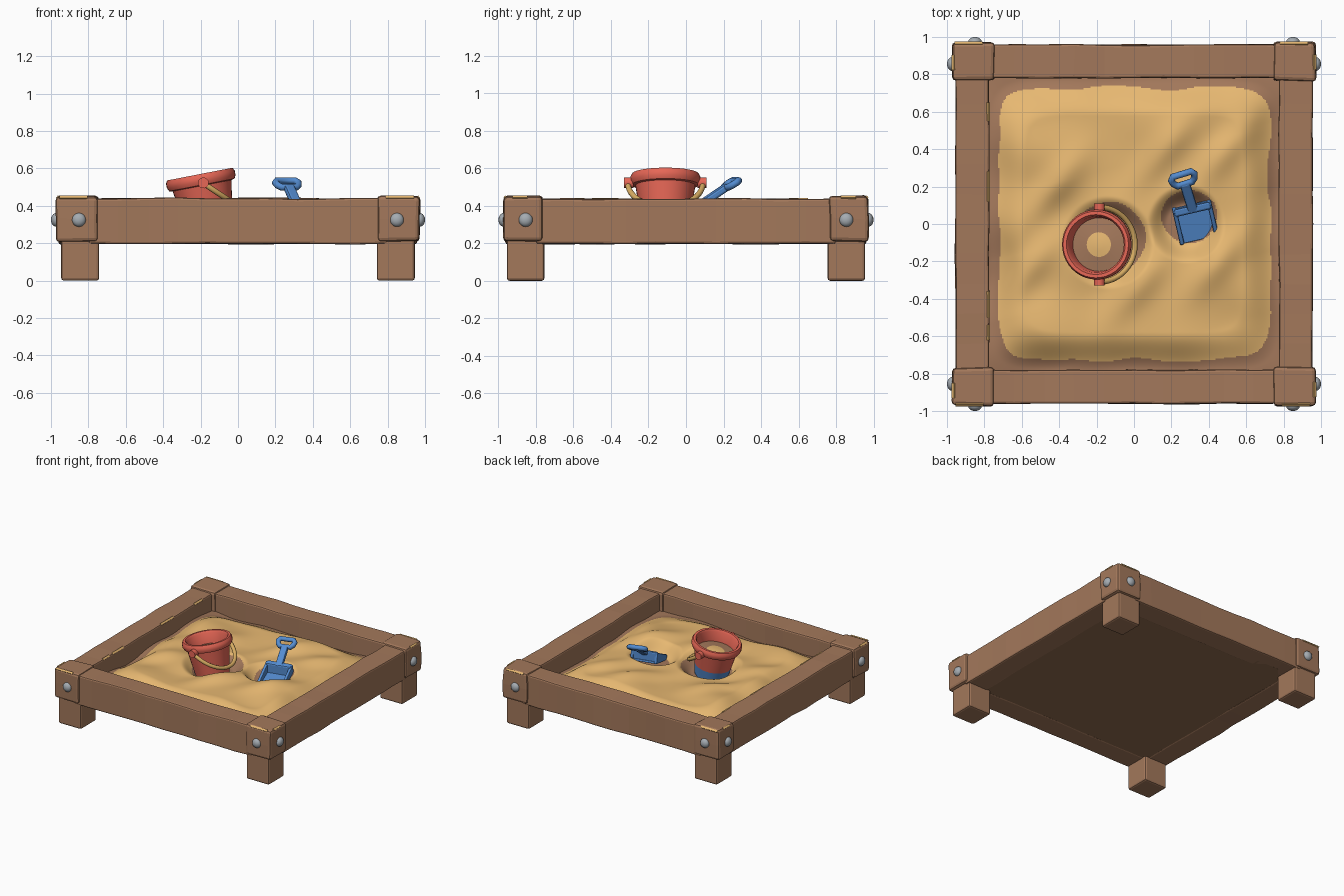
import bpy, bmesh, math, random
from mathutils import Matrix, Vector, noise

random.seed(4)
if "Cube" in bpy.data.objects:
    bpy.data.objects.remove(bpy.data.objects["Cube"])


def material(name, *srgb):
    m = bpy.data.materials.new(name)
    m.use_nodes = True
    col = [((c / 255 + 0.055) / 1.055) ** 2.4 for c in srgb] + [1]
    m.diffuse_color = col
    m.node_tree.nodes["Principled BSDF"].inputs["Base Color"].default_value = col
    return m


WOOD = material("brown wood", 163, 120, 91)
DARK = material("dark underside", 146, 109, 79)
SAND = material("sand", 236, 188, 116)
RED = material("red plastic", 231, 103, 86)
BLUE = material("blue plastic", 84, 140, 208)
STEEL = material("grey bolt", 165, 172, 178)
TAN = material("tan handle", 216, 173, 99)


def add(name, bm, *mats, smooth=True, matrix=None, bevel=0):
    me = bpy.data.meshes.new(name)
    bmesh.ops.recalc_face_normals(bm, faces=bm.faces)
    bm.to_mesh(me)
    bm.free()
    ob = bpy.data.objects.new(name, me)
    bpy.context.collection.objects.link(ob)
    for m in mats:
        me.materials.append(m)
    if matrix:
        ob.matrix_world = matrix
    if bevel:
        mod = ob.modifiers.new("soft edges", "BEVEL")
        mod.width, mod.segments = bevel, 2
    if smooth:
        bpy.ops.object.select_all(action="DESELECT")
        ob.select_set(True)
        bpy.context.view_layer.objects.active = ob
        bpy.ops.object.shade_smooth_by_angle(angle=math.radians(40))
    return ob


def box(name, lo, hi, mat, cuts=0, wobble=0.0, bevel=0.012, matrix=None):
    """Box between two corners, sliced along its longest side and hewn a little."""
    lo, hi = Vector(lo), Vector(hi)
    size = hi - lo
    bm = bmesh.new()
    bmesh.ops.create_cube(bm, size=1)
    for v in bm.verts:
        v.co = (lo + hi) / 2 + Vector(a * b for a, b in zip(v.co, size))
    axis = max(range(3), key=lambda i: size[i])
    for k in range(cuts):
        co, no = lo.copy(), Vector((0, 0, 0))
        co[axis] += size[axis] * (k + 1) / (cuts + 1)
        no[axis] = 1
        bmesh.ops.bisect_plane(bm, geom=bm.verts[:] + bm.edges[:] + bm.faces[:],
                               plane_co=co, plane_no=no)
    for v in bm.verts:
        v.co += wobble * noise.noise_vector(v.co * 5)
    return add(name, bm, mat, smooth=False, bevel=bevel, matrix=matrix)


def tube(name, points, radius, mat, cyclic=False, matrix=None):
    cu = bpy.data.curves.new(name, "CURVE")
    cu.dimensions = "3D"
    cu.bevel_depth, cu.bevel_resolution = radius, 3
    cu.use_fill_caps = True
    sp = cu.splines.new("POLY")
    sp.points.add(len(points) - 1)
    for p, co in zip(sp.points, points):
        p.co = (*co, 1)
    sp.use_cyclic_u = cyclic
    sp.use_smooth = True
    cu.materials.append(mat)
    ob = bpy.data.objects.new(name, cu)
    bpy.context.collection.objects.link(ob)
    if matrix:
        ob.matrix_world = matrix


def chip(name, center, length, turn, tilt):
    """Thin worn strip lying on a rounded top edge."""
    m = (Matrix.Translation(center) @ Matrix.Rotation(turn, 4, "Z")
         @ Matrix.Rotation(tilt, 4, "X"))
    box(name, (-length / 2, -0.008, -0.004), (length / 2, 0.008, 0.004), SAND, bevel=0, matrix=m)


# Timber frame: four beams, and a leg, cap and two bolts at each corner
for s, side in ((-1, "front"), (1, "back")):
    y = sorted((s * 0.78, s * 0.96))
    box(side + "_beam", (-0.8, y[0], 0.197), (0.8, y[1], 0.44), WOOD, 9, 0.007)
for s, side in ((-1, "right"), (1, "left")):
    x = sorted((s * 0.775, s * 0.955))
    box(side + "_beam", (x[0], -0.8, 0.197), (x[1], 0.8, 0.437), WOOD, 9, 0.007)

for sx in (-1, 1):
    for sy in (-1, 1):
        tag = ("front" if sy < 0 else "back") + ("_right" if sx < 0 else "_left")
        x, y = sorted((sx * 0.742, sx * 0.945)), sorted((sy * 0.755, sy * 0.955))
        box(tag + "_leg", (x[0], y[0], 0), (x[1], y[1], 0.26), WOOD, 0, 0, 0.014)
        x, y = sorted((sx * 0.745, sx * 0.972)), sorted((sy * 0.765, sy * 0.972))
        box(tag + "_cap", (x[0], y[0], 0.21), (x[1], y[1], 0.452), WOOD, 1, 0.01, 0.02)
        for n, c, flat in (("side", (sx * 0.972, sy * 0.855, 0.325), (0.028, 0.037, 0.037)),
                           ("end", (sx * 0.85, sy * 0.972, 0.325), (0.037, 0.028, 0.037))):
            bm = bmesh.new()
            bmesh.ops.create_uvsphere(bm, u_segments=16, v_segments=10, radius=1)
            add(f"{tag}_{n}_bolt", bm, STEEL,
                matrix=Matrix.Translation(c) @ Matrix.Diagonal((*flat, 1)))
        # Worn edges on the cap
        slide = random.uniform(-0.02, 0.02)
        chip(tag + "_worn_end", (sx * 0.87 + slide, sy * 0.966, 0.446), 0.15, 0, -sy * 0.8)
        chip(tag + "_worn_side", (sx * 0.966, sy * 0.88 + slide, 0.446), 0.08, math.pi / 2, sx * 0.8)

# Worn inner edge of the right beam
for y, length in ((-0.58, 0.08), (-0.43, 0.14), (0.2, 0.16), (0.6, 0.1)):
    chip("worn_beam_edge", (-0.779, y, 0.433), length, math.pi / 2, 0.8)

box("floor", (-0.85, -0.85, 0.2), (0.85, 0.85, 0.235), DARK, bevel=0)


# Sand bed: dunes, hollows round the toys, bare brown border
def ease(a, b, t):
    t = min(max((t - a) / (b - a), 0), 1)
    return t * t * (3 - 2 * t)


def border(x, y):
    return (abs(x) ** 9 + abs(y) ** 9) ** (1 / 9)


RIDGES = ((-0.58, -0.27), (0.02, -0.33), (0.45, -0.2), (0.15, 0.38), (-0.42, 0.2), (0.5, 0.4))


def sand_height(x, y):
    z = 0.375 + 0.04 * noise.noise(Vector((x * 2.8 + y, y * 3 - x * 0.8, 1.3)))
    for cx, cy in RIDGES:  # long dunes running diagonally
        along = (x - cx) * 0.64 + (y - cy) * 0.77
        across = (x - cx) * 0.77 - (y - cy) * 0.64
        z += 0.035 * math.exp(-(along / 0.22) ** 2 - (across / 0.085) ** 2)
    z -= 0.085 * ease(0.58, 0.78, border(x, y))
    for cx, cy, r0, r1, low in ((-0.14, -0.10, 0.13, 0.25, 0.295), (0.28, 0.0, 0.1, 0.21, 0.305)):
        w = ease(r0, r1, math.hypot(x - cx, y - cy))
        z = z * w + low * (1 - w)
    return z


def bare(x, y):
    rough = 0.025 * noise.noise(Vector((x * 5, y * 5, 2)))
    return (border(x, y) > 0.728 + rough
            or math.hypot(x + 0.13, y + 0.07) < 0.195 + rough
            or math.hypot(x - 0.295, y - 0.03) < 0.145 + rough)


bm = bmesh.new()
bmesh.ops.create_grid(bm, x_segments=220, y_segments=220, size=0.8)
for v in bm.verts:
    v.co.z = sand_height(v.co.x, v.co.y)
for f in bm.faces:
    c = f.calc_center_median()
    f.material_index = int(bare(c.x, c.y))
add("sand_bed", bm, SAND, WOOD)


# Bucket, leaning to one side
def revolve(profile, steps=40):
    bm = bmesh.new()
    vs = [bm.verts.new((r, 0, z)) for r, z in profile]
    es = [bm.edges.new(p) for p in zip(vs, vs[1:])]
    bmesh.ops.spin(bm, geom=vs + es, axis=(0, 0, 1), cent=(0, 0, 0),
                   angle=math.tau, steps=steps)
    bmesh.ops.remove_doubles(bm, verts=bm.verts, dist=0.0005)
    return bm


lean = Matrix.Translation((-0.15, -0.11, 0.29)) @ Matrix.Rotation(math.radians(-11), 4, "Y")
bm = revolve([(0, 0), (0.125, 0), (0.138, 0.085), (0.16, 0.222), (0.178, 0.226),
              (0.187, 0.245), (0.187, 0.268), (0.178, 0.285), (0.16, 0.285),
              (0.15, 0.27), (0.142, 0.18), (0.125, 0.02), (0, 0.02)])
for f in bm.faces:
    c = f.calc_center_median()
    if c.z < 0.085 and c.y - c.x > -0.02:
        f.material_index = 1
add("bucket", bm, RED, BLUE, matrix=lean)

bm = revolve([(0.147, 0.19), (0.105, 0.195), (0.066, 0.2), (0.035, 0.205), (0, 0.207)])
for f in bm.faces:
    c = f.calc_center_median()
    f.material_index = int(math.hypot(c.x, c.y) > 0.066)
add("bucket_sand", bm, SAND, WOOD, matrix=lean)

for s, side in ((-1, "front"), (1, "back")):
    bm = bmesh.new()
    bmesh.ops.create_cone(bm, cap_ends=True, segments=16, radius1=0.029, radius2=0.029, depth=0.05)
    add(side + "_bucket_ear", bm, RED, matrix=lean @ Matrix.Translation((0.01, s * 0.195, 0.235))
        @ Matrix.Rotation(math.pi / 2, 4, "X"))

arc = [math.pi * i / 24 for i in range(25)]
tube("bucket_handle", [(-0.185 + 0.19 * math.sin(t), -0.11 + 0.2 * math.cos(t),
                        0.52 - 0.125 * math.sin(t)) for t in arc], 0.015, TAN)

# Shovel: raised shaft and grip, flatter deep scoop
place = Matrix.Translation((0.31, 0.09, 0.415))
up = place @ Matrix.Rotation(math.radians(17), 4, "Z") @ Matrix.Rotation(math.radians(33), 4, "X")
down = place @ Matrix.Rotation(math.radians(13), 4, "Z") @ Matrix.Rotation(math.radians(14), 4, "X")
box("shovel_shaft", (-0.028, -0.03, -0.02), (0.028, 0.165, 0.02), BLUE, matrix=up)
tube("shovel_grip", [(-0.04, 0.155, 0), (0.04, 0.155, 0), (0.058, 0.175, 0), (0.064, 0.2, 0),
                     (0.05, 0.22, 0), (-0.05, 0.22, 0), (-0.064, 0.2, 0), (-0.058, 0.175, 0)],
     0.019, BLUE, True, up)
box("scoop_floor", (-0.1, -0.2, -0.075), (0.1, 0.0, -0.058), BLUE, bevel=0.005, matrix=down)
back = box("scoop_back", (-0.1, -0.03, -0.075), (0.1, 0.012, 0.014), BLUE, bevel=0.01, matrix=down)
for v in back.data.vertices:  # back wall slopes into the floor
    if v.co.z < 0:
        v.co.y -= 0.02
for s, side in ((-1, "right"), (1, "left")):
    x = sorted((s * 0.083, s * 0.107))
    wall = box(side + "_scoop_wall", (x[0], -0.2, -0.075), (x[1], 0.005, 0.012), BLUE,
               bevel=0.008, matrix=down)
    for v in wall.data.vertices:  # walls drop towards the digging edge
        if v.co.y < -0.1 and v.co.z > 0:
            v.co.z -= 0.045
